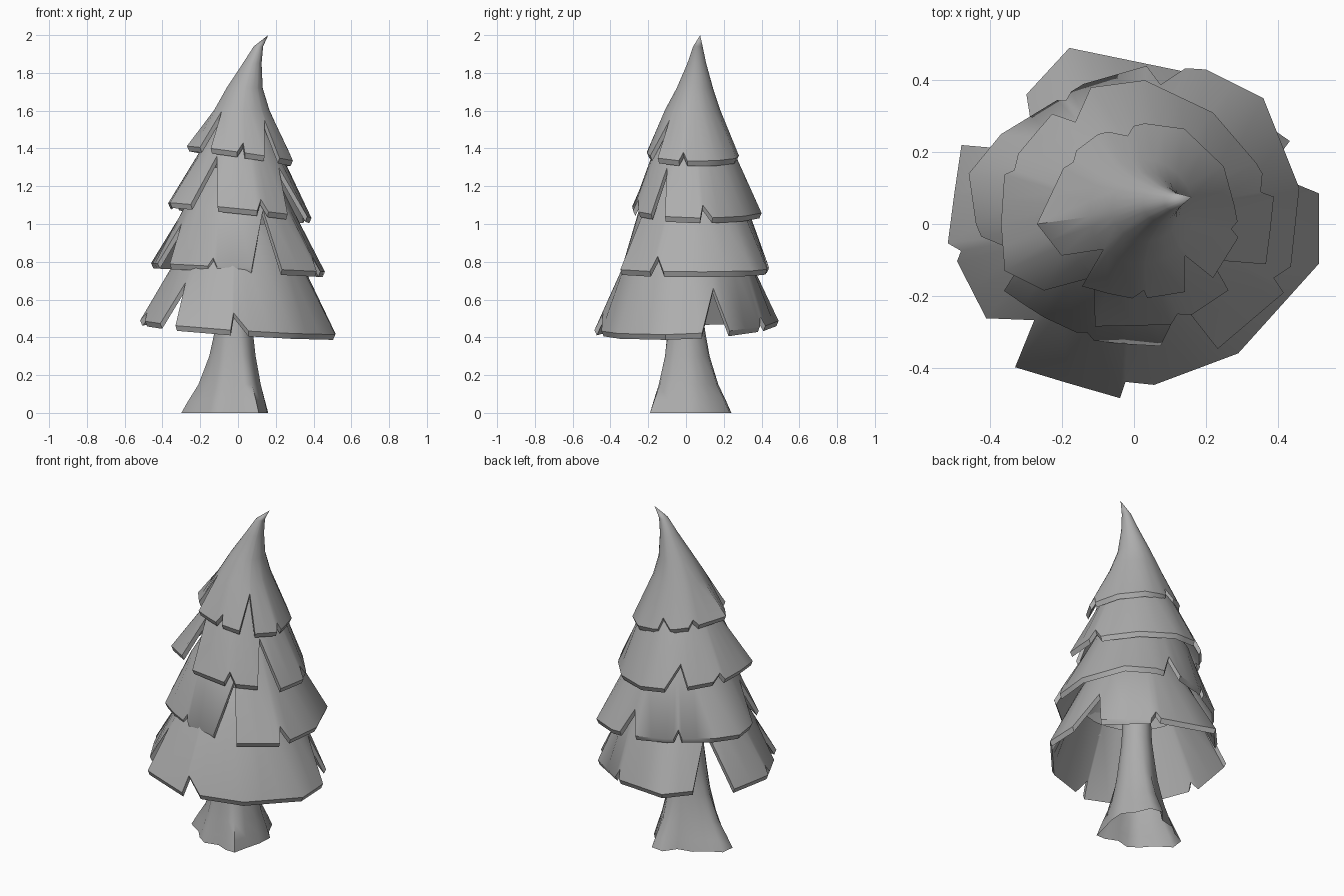
import bpy, bmesh, math
from mathutils import Vector

if "Cube" in bpy.data.objects:
    bpy.data.objects.remove(bpy.data.objects["Cube"])

grey = bpy.data.materials.new("dark_grey")
grey.diffuse_color = (0.42, 0.42, 0.42, 1)
grey.use_nodes = True
grey.node_tree.nodes["Principled BSDF"].inputs["Base Color"].default_value = grey.diffuse_color


def finish(name, bm, angle):
    bmesh.ops.remove_doubles(bm, verts=bm.verts, dist=0.0005)
    me = bpy.data.meshes.new(name)
    bm.to_mesh(me)
    bm.free()
    me.materials.append(grey)
    ob = bpy.data.objects.new(name, me)
    bpy.context.collection.objects.link(ob)
    bpy.ops.object.select_all(action='DESELECT')
    ob.select_set(True)
    bpy.context.view_layer.objects.active = ob
    bpy.ops.object.shade_smooth_by_angle(angle=math.radians(angle))
    return ob


def skin(bm, columns):
    """Join neighbouring top-to-bottom columns of points, closing the loop."""
    cols = [[bm.verts.new(p) for p in c] for c in columns]
    for a, b in zip(cols, cols[1:] + cols[:1]):
        for i in range(len(a) - 1):
            bm.faces.new((a[i], a[i + 1], b[i + 1], b[i]))
    return cols


def tier(name, centre, outline, slope, rings, notches):
    """Skirt of branches. outline: rim seen from above; slope: rim z, dz/dx, dz/dy;
    rings: (x, y, z, radius) from the top down; notches: (from, apex, to, apex z)."""
    cx, cy = centre
    polar = sorted((math.degrees(math.atan2(y - cy, x - cx)) % 360,
                    math.hypot(x - cx, y - cy)) for x, y in outline)

    def rim(a):
        r = polar[0][1]
        for i, (a1, r1) in enumerate(polar):
            a2, r2 = polar[(i + 1) % len(polar)]
            d, e = (a2 - a1) % 360, (a - a1) % 360
            if e <= d:
                s = lambda v: math.sin(math.radians(v))
                r = r1 * r2 * s(d) / (r1 * s(e) + r2 * s(d - e))
                break
        x, y = cx + r * math.cos(math.radians(a)), cy + r * math.sin(math.radians(a))
        return Vector((x, y, slope[0] + slope[1] * x + slope[2] * y))

    # rim corners, then notch corners, then fillers in wide gaps
    cuts = [(l % 360, m % 360, h % 360, z) for l, m, h, z in notches]
    stops = {a: None for a, r in polar
             if not any(l - 2 < a < h + 2 for l, m, h, z in cuts)}
    for l, m, h, z in cuts:
        stops.update({l: None, m: z, h: None})
    keys = sorted(stops)
    for a, b in zip(keys, keys[1:] + keys[:1]):
        gap = (b - a) % 360
        n = math.ceil(gap / 18)
        if stops[a] is None and stops[b] is None:
            for k in range(1, n):
                stops[(a + gap * k / n) % 360] = None

    # outer skin goes down to the rim, then under it and back up inside
    columns = []
    for a in sorted(stops):
        t = math.radians(a)
        u = Vector((math.cos(t), math.sin(t), 0))
        col = [Vector((x, y, z)) + u * r for x, y, z, r in rings]
        end = rim(a)
        if stops[a] is not None:
            f = (col[-1].z - stops[a]) / (col[-1].z - end.z)
            end = col[-1].lerp(end, f)
        drop = Vector((0, 0, -.028)) - u * .012
        columns.append(col + [end, end + drop, col[-1] + drop])
    bm = bmesh.new()
    skin(bm, columns)
    return finish(name, bm, 40)


# Trunk with flared roots, open underneath
bm = bmesh.new()
base = [(.155, -.01), (.16, .08), (.11, .14), (.07, .23), (-.01, .24), (-.06, .17), (-.15, .15),
        (-.21, .10), (-.29, .06), (-.30, -.02), (-.21, -.08), (-.16, -.14), (-.10, -.18),
        (-.02, -.16), (.05, -.19), (.11, -.19), (.13, -.10)]
columns = []
for x, y in base:
    d = Vector((x + .02, y, 0)).normalized()
    col = []
    for z, r, w in ((.95, .07, 0), (.55, .085, 0), (.42, .095, .06), (.3, .10, .18),
                    (.15, .11, .47), (.06, .11, .8), (0, .1, 1)):
        p = (Vector((-.02, 0, 0)) + d * r).lerp(Vector((x, y, 0)), w)
        col.append((p.x, p.y, z))
    columns.append(col)
skin(bm, columns)
finish("trunk", bm, 60)

# Bottom tier
tier("bottom_branches", (0, .01),
     [(.515, .085), (.515, -.11), (.29, -.36), (.05, -.45), (-.04, -.485), (-.33, -.40),
      (-.41, -.265), (-.52, -.05), (-.48, .22), (-.30, .36), (-.18, .49), (.16, .42), (.435, .23)],
     (.455, -.07, .04),
     [(0, .02, 1.0, .22), (0, .01, .83, .32)],
     [(-94.5, -93, -83, .53), (213.5, 225, 231, .69), (187, 190, 193, .53),
      (8.3, 20, 27, .66), (130.5, 145, 156.4, .80), (62, 66, 69, .51)])

# Second tier
tier("lower_branches", (0, .04),
     [(.46, .1), (.43, -.18), (.23, -.35), (.08, -.34), (-.10, -.33), (-.25, -.26), (-.36, -.19),
      (-.44, 0), (-.46, .14), (-.37, .25), (-.14, .39), (.035, .44), (.2, .43), (.36, .35)],
     (.77, -.05, 0),
     [(.01, .04, 1.3, .17), (0, .04, 1.09, .285)],
     [(-79, -63, -59, 1.075), (190, 203, 212, 1.0), (245, 249, 253, .82),
      (-29, -26, -20, .83), (70, 78, 85, .9), (118, 122, 125, .83)])

# Third tier
tier("upper_branches", (.02, .05),
     [(.39, .085), (.37, -.11), (.27, -.18), (.12, -.28), (-.11, -.285), (-.24, -.19), (-.36, -.13),
      (-.37, 0), (-.36, .15), (-.31, .21), (-.23, .305), (-.12, .38), (.03, .40), (.22, .31), (.34, .17)],
     (1.073, -.1, -.03),
     [(.03, .035, 1.58, .11), (.01, .04, 1.38, .215)],
     [(221, 237, 249, 1.36), (-76, -71, -65, 1.13), (-44, -35, -25, 1.30),
      (4, 7, 15, 1.10), (113, 127, 134, 1.2), (157, 164, 167, 1.14)])

# Top tier with bent tip
tier("top_branches", (.02, .03),
     [(.295, -.03), (.28, .05), (.25, .16), (.14, .265), (.03, .28), (-.10, .25), (-.18, .19),
      (-.27, 0), (-.20, -.09), (-.14, -.18), (.01, -.21), (.14, -.19), (.22, -.15)],
     (1.375, -.14, -.03),
     [(.16, .075, 2.0, 0), (.108, .063, 1.94, .025), (.075, .057, 1.85, .05),
      (.035, .047, 1.72, .096), (.02, .035, 1.605, .146)],
     [(208, 225, 231, 1.6), (-61, -45, -42, 1.55), (-96, -88, -86, 1.43),
      (-14, -10, -5, 1.38), (136, 143, 150, 1.43), (95, 100, 112, 1.43)])
